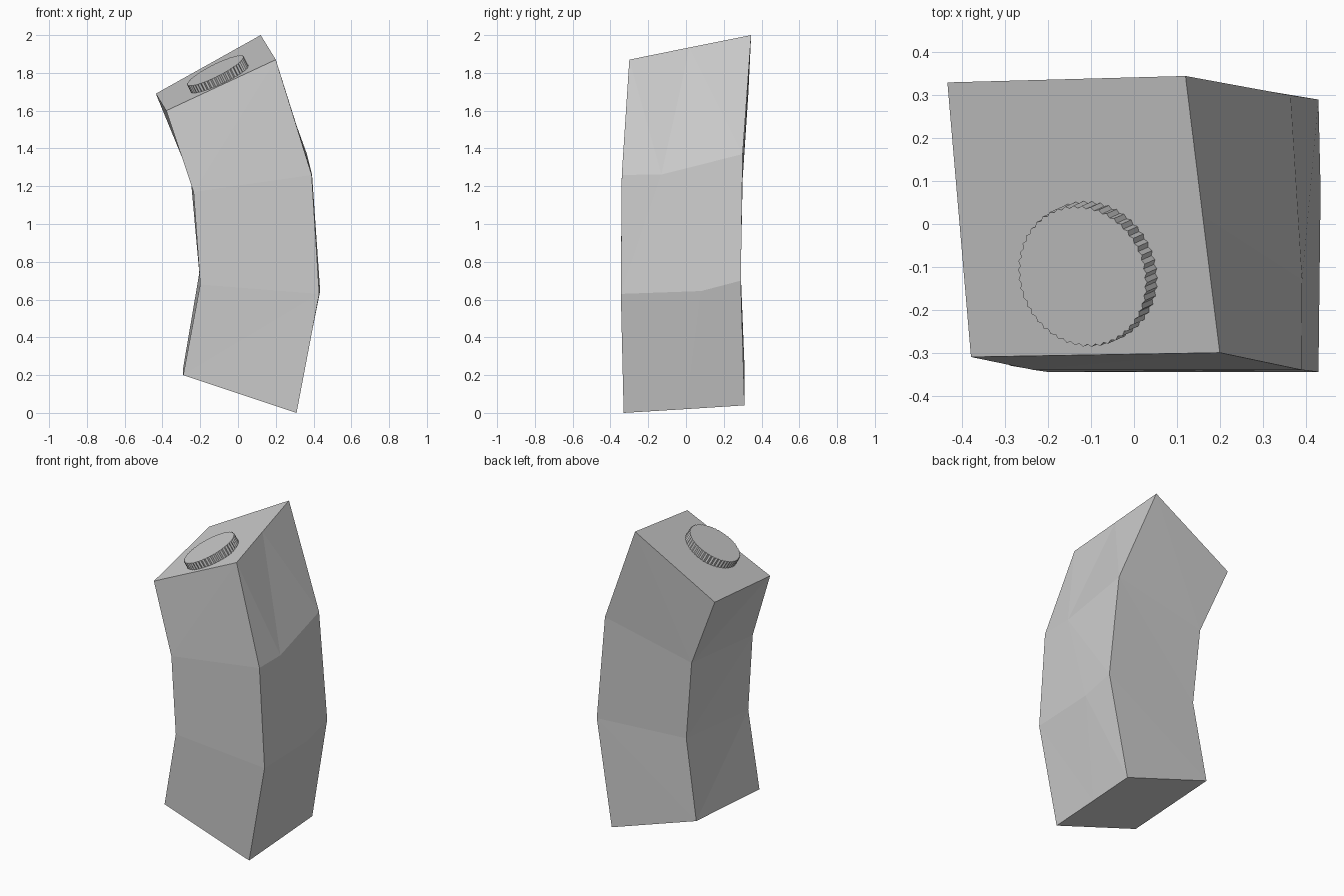
import bpy
import bmesh
from math import cos, sin, pi
from mathutils import Vector, Matrix

cube = bpy.data.objects.get("Cube")
if cube:
    bpy.data.objects.remove(cube)

# One plain grey material
grey = bpy.data.materials.new("light_grey")
grey.use_nodes = True
colour = (0.6, 0.6, 0.6, 1)
grey.diffuse_color = colour
grey.node_tree.nodes["Principled BSDF"].inputs["Base Color"].default_value = colour


def finish(bm, name):
    bmesh.ops.recalc_face_normals(bm, faces=bm.faces)
    mesh = bpy.data.meshes.new(name)
    bm.to_mesh(mesh)
    bm.free()
    mesh.materials.append(grey)
    obj = bpy.data.objects.new(name, mesh)
    bpy.context.collection.objects.link(obj)
    return obj


def loft(bm, rings):
    """Skin a stack of closed rings and cap both ends."""
    loops = [[bm.verts.new(p) for p in ring] for ring in rings]
    for low, high in zip(loops, loops[1:]):
        for i in range(len(low)):
            j = (i + 1) % len(low)
            bm.faces.new((low[i], low[j], high[j], high[i]))
    bm.faces.new(loops[0][::-1])
    bm.faces.new(loops[-1])


# Bent square column: front left edge, front right, side crease, back right, back left
sections = [
    [(-.29, -.33, .20), (.31, -.33, 0), (.31, 0, .02), (.31, .31, .04), (-.29, .31, .24)],
    [(-.20, -.345, .68), (.43, -.345, .63), (.435, .08, .645), (.43, .29, .70), (-.205, .29, .74)],
    [(-.235, -.34, 1.17), (.39, -.34, 1.26), (.392, -.13, 1.262), (.365, .30, 1.37), (-.25, .30, 1.24)],
    [(-.38, -.31, 1.60), (.20, -.30, 1.87), (.16, .02, 1.935), (.12, .345, 2.0), (-.435, .33, 1.69)],
]
bm = bmesh.new()
loft(bm, sections)
bmesh.ops.triangulate(bm, faces=[f for f in bm.faces if len(f.verts) == 4])
finish(bm, "bent_column")

# Knurled round cap lying on the sloping top
front_left, front_right, _, back_right, back_left = [Vector(p) for p in sections[-1]]
normal = (back_right - front_left).cross(back_left - front_right).normalized()
centre = Vector((-.10, -.113, 0))
middle = (front_left + front_right + back_right + back_left) / 4
centre.z = middle.z - (normal.x * (centre.x - middle.x) + normal.y * (centre.y - middle.y)) / normal.z

teeth = 48
rings = []
for height in (-.015, .045):
    ring = []
    for i in range(teeth * 2):
        radius = .168 if i % 2 else .162
        angle = pi * i / teeth
        ring.append((radius * cos(angle), radius * sin(angle), height))
    rings.append(ring)
bm = bmesh.new()
loft(bm, rings)
turn = normal.to_track_quat('Z', 'Y').to_matrix().to_4x4()
bm.transform(Matrix.Translation(centre) @ turn)
finish(bm, "knurled_cap")
